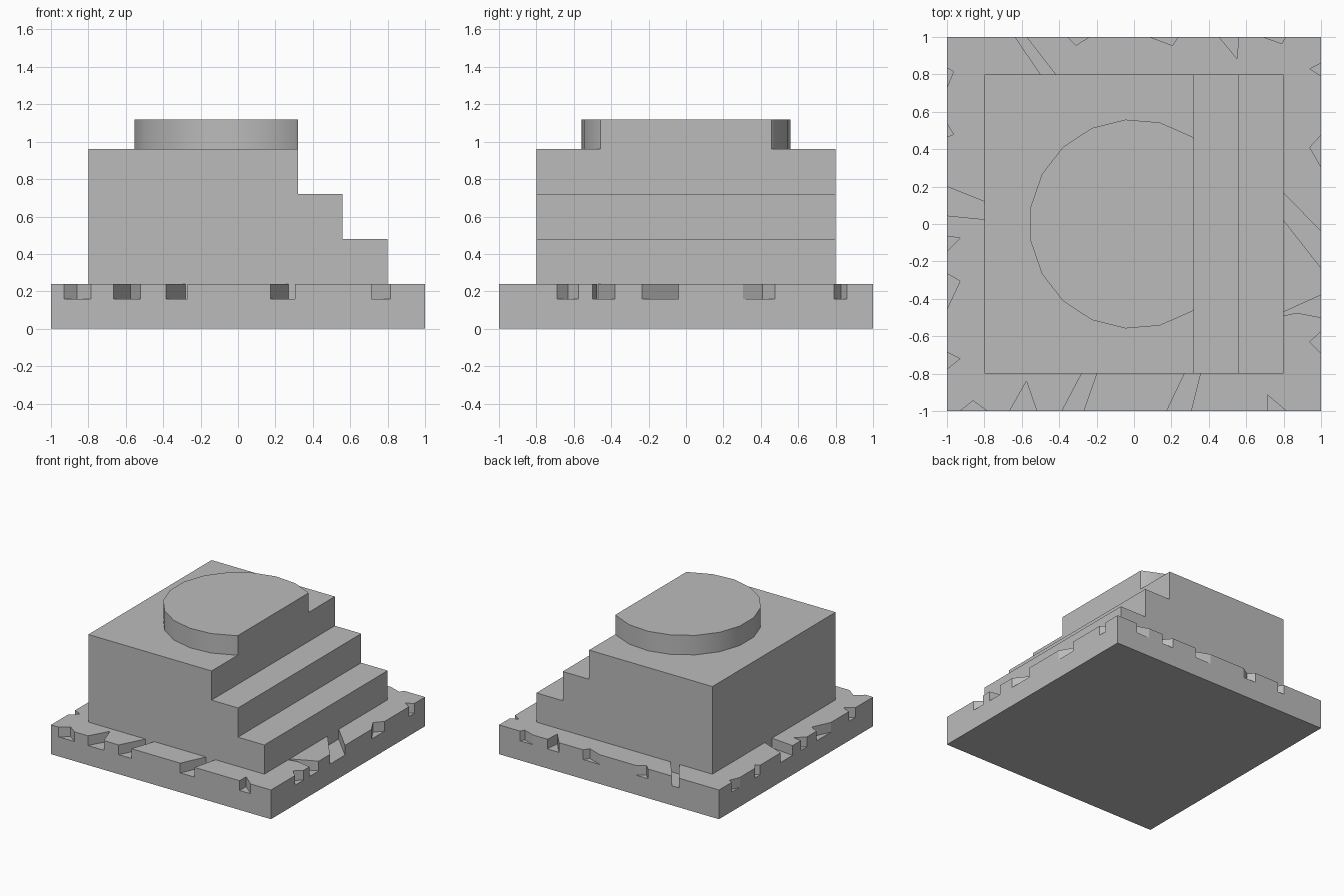
import bpy
import bmesh
from math import cos, sin, pi
from mathutils import Matrix, Vector

default_cube = bpy.data.objects.get("Cube")
if default_cube:
    bpy.data.objects.remove(default_cube, do_unlink=True)

stone = bpy.data.materials.new("grey stone")
stone.use_nodes = True
stone.diffuse_color = (0.5, 0.5, 0.5, 1)
stone.node_tree.nodes["Principled BSDF"].inputs["Base Color"].default_value = stone.diffuse_color


def extrude_profile(name, points, direction):
    """Make a solid by sweeping a flat closed outline along a direction."""
    bm = bmesh.new()
    face = bm.faces.new([bm.verts.new(p) for p in points])
    swept = bmesh.ops.extrude_face_region(bm, geom=[face], use_keep_orig=True)
    moved = [v for v in swept["geom"] if isinstance(v, bmesh.types.BMVert)]
    bmesh.ops.translate(bm, verts=moved, vec=direction)
    bmesh.ops.recalc_face_normals(bm, faces=bm.faces)
    mesh = bpy.data.meshes.new(name)
    bm.to_mesh(mesh)
    bm.free()
    mesh.materials.append(stone)
    obj = bpy.data.objects.new(name, mesh)
    bpy.context.collection.objects.link(obj)
    return obj


# Square slab under everything
corners = [(-1, -1), (1, -1), (1, 1), (-1, 1)]
extrude_profile("base_slab", [(x, y, 0) for x, y in corners], (0, 0, 0.16))

# Chips in the rim, each a run of (position along the side, depth inward).
# Every side is walked counter-clockwise as seen from above.
GAP = 0.2
front_chips = [
    [(-.93, 0), (-.86, .055), (-.785, 0)],
    [(-.665, 0), (-.575, .16), (-.52, 0)],
    [(-.385, 0), (-.28, GAP), (-.2, GAP), (-.27, 0)],
    [(.175, 0), (.27, GAP), (.355, GAP), (.305, 0)],
    [(.715, 0), (.715, .085), (.815, 0)],
]
right_chips = [
    [(-.69, 0), (-.63, .06), (-.575, 0)],
    [(-.5, 0), (-.475, .13), (-.49, GAP), (-.47, GAP), (-.38, 0)],
    [(-.235, 0), (.02, GAP), (.165, GAP), (-.04, 0)],
    [(.305, 0), (.41, .06), (.475, 0)],
    [(.79, 0), (.83, .06), (.86, 0)],
]
back_chips = [
    [(-.81, 0), (-.79, .035), (-.69, 0)],
    [(-.56, 0), (-.55, .115), (-.455, 0)],
    [(-.235, 0), (-.205, .045), (-.085, 0)],
    [(.24, 0), (.31, .045), (.355, 0)],
    [(.575, 0), (.42, GAP), (.5, GAP), (.635, 0)],
]
left_chips = [
    [(-.835, 0), (-.815, .035), (-.73, 0)],
    [(-.535, 0), (-.48, .035), (-.465, 0)],
    [(-.2, 0), (-.12, GAP), (-.025, GAP), (-.045, 0)],
    [(.065, 0), (.075, .07), (.145, 0)],
    [(.265, 0), (.305, .07), (.455, 0)],
    [(.685, 0), (.72, .07), (.775, 0)],
]

# Chipped top layer of the base, one side at a time
outline = []
for turn, chips in enumerate([front_chips, right_chips, back_chips, left_chips]):
    spin = Matrix.Rotation(turn * pi / 2, 3, "Z")
    outline.append(spin @ Vector((-1, -1, 0.16)))
    for chip in chips:
        outline += [spin @ Vector((along, depth - 1, 0.16)) for along, depth in chip]
extrude_profile("chipped_rim", outline, (0, 0, 0.08))

# Block with stairs descending towards +x
stairs = [(-.8, .24), (.8, .24)]
for x, z in [(.8, .48), (.56, .72), (.32, .96)]:
    stairs += [(x, z), (x - 0.24, z)]
stairs[-1] = (-.8, .96)
extrude_profile("stepped_block", [(x, -.8, z) for x, z in stairs], (0, 1.6, 0))

# Round platform, cut straight above the top step
SIDES, RADIUS = 19, 0.56
ring = [(RADIUS * cos(2 * pi * i / SIDES), RADIUS * sin(2 * pi * i / SIDES), .96)
        for i in range(SIDES)]
disc = extrude_profile("round_platform", ring, (0, 0, 0.16))
bm = bmesh.new()
bm.from_mesh(disc.data)
bmesh.ops.bisect_plane(bm, geom=bm.verts[:] + bm.edges[:] + bm.faces[:],
                       plane_co=(.32, 0, 0), plane_no=(1, 0, 0), clear_outer=True)
bmesh.ops.holes_fill(bm, edges=[e for e in bm.edges if e.is_boundary])
bmesh.ops.recalc_face_normals(bm, faces=bm.faces)
bm.to_mesh(disc.data)
bm.free()

bpy.ops.object.select_all(action="DESELECT")
disc.select_set(True)
bpy.context.view_layer.objects.active = disc
bpy.ops.object.shade_smooth_by_angle(angle=pi / 6)
